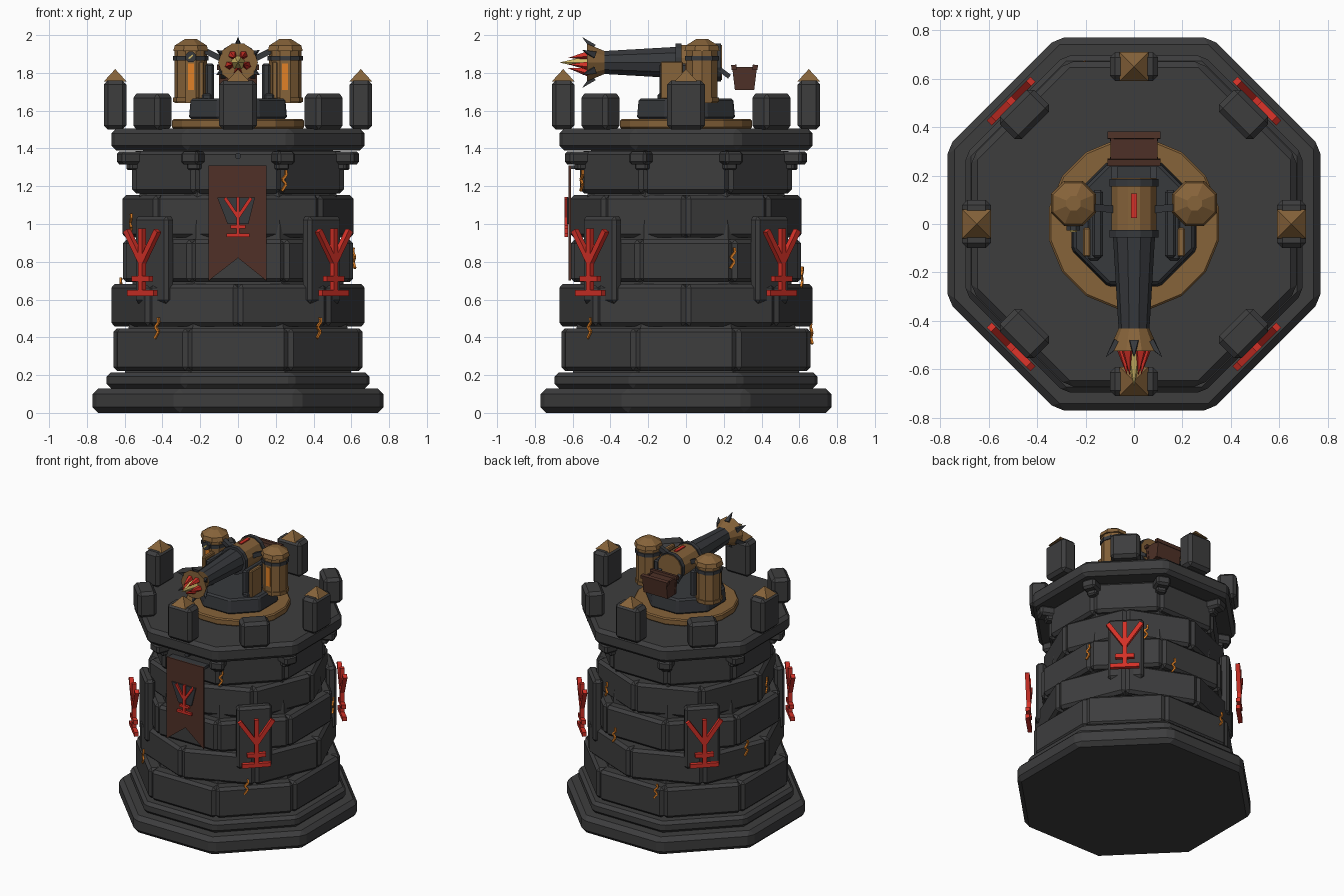
import bpy, bmesh, math
from math import radians, pi, cos, sin
from mathutils import Matrix, Vector

cube = bpy.data.objects.get("Cube")
if cube:
    bpy.data.objects.remove(cube)


def material(name, r, g, b):
    m = bpy.data.materials.new(name)
    m.use_nodes = True
    m.diffuse_color = (r, g, b, 1)
    m.node_tree.nodes["Principled BSDF"].inputs["Base Color"].default_value = (r, g, b, 1)
    return m


stone = material("dark stone", .047, .047, .048)
iron = material("dark iron", .038, .041, .046)
brass = material("aged brass", .24, .125, .042)
cloth = material("brown cloth", .08, .03, .02)
wood = material("dark wood", .075, .03, .02)
red = material("glowing red", .65, .03, .02)
orange = material("glowing orange", .75, .22, .02)
yellow = material("flame yellow", .62, .47, .13)


def finish(name, bm, matrix, mat, bevel=0):
    bmesh.ops.recalc_face_normals(bm, faces=bm.faces)
    mesh = bpy.data.meshes.new(name)
    bm.to_mesh(mesh)
    bm.free()
    mesh.materials.append(mat)
    ob = bpy.data.objects.new(name, mesh)
    ob.matrix_world = matrix
    bpy.context.collection.objects.link(ob)
    if bevel:
        mod = ob.modifiers.new("bevel", "BEVEL")
        mod.width = bevel
        mod.segments = 1
        mod.limit_method = "ANGLE"
    return ob


def at(x, y, z):
    return Matrix.Translation((x, y, z))


def around(deg, r, z):
    """Spot at a compass angle; zero is the front, local -y points outward."""
    return Matrix.Rotation(radians(deg), 4, "Z") @ at(0, -r, z)


def box(name, size, matrix, mat, bevel=0):
    bm = bmesh.new()
    bmesh.ops.create_cube(bm, size=1, matrix=Matrix.Diagonal((*size, 1)))
    return finish(name, bm, matrix, mat, bevel)


def prism(name, n, low, high, height, matrix, mat, bevel=0):
    """n-sided cone or cylinder; low and high are face distances, base at z = 0."""
    bm = bmesh.new()
    k = 1 / cos(pi / n)
    bmesh.ops.create_cone(bm, cap_ends=True, segments=n, radius1=low * k, radius2=high * k,
                          depth=height, matrix=at(0, 0, height / 2) @ Matrix.Rotation(pi / n, 4, "Z"))
    if high == 0:
        bmesh.ops.remove_doubles(bm, verts=bm.verts, dist=1e-5)
    return finish(name, bm, matrix, mat, bevel)


def aim(p, q):
    d = Vector(q) - Vector(p)
    return Matrix.Translation(p) @ d.to_track_quat("Z", "Y").to_matrix().to_4x4(), d.length


def bar(name, p, q, thick, mat, base=Matrix()):
    m, length = aim(p, q)
    return box(name, (thick, thick, length), base @ m @ at(0, 0, length / 2), mat)


def spike(name, p, q, r, mat, n=4):
    m, length = aim(p, q)
    return prism(name, n, r, 0, length, m, mat)


def plate(name, points, thick, matrix, mat):
    """Flat sheet from an outline in x and z."""
    bm = bmesh.new()
    face = bm.faces.new([bm.verts.new((x, thick / 2, z)) for x, z in points])
    new = bmesh.ops.extrude_face_region(bm, geom=[face])["geom"]
    bmesh.ops.translate(bm, vec=(0, -thick, 0), verts=[v for v in new if isinstance(v, bmesh.types.BMVert)])
    return finish(name, bm, matrix, mat)


def rune(name, s, matrix):
    """Branching sign with its foot at the local origin."""
    t = .03 * s
    bar(name + "_stem", (0, 0, 0), (0, 0, .34 * s), t, red, matrix)
    bar(name + "_foot", (-.1 * s, 0, 0), (.1 * s, 0, 0), t, red, matrix)
    bar(name + "_crossbar", (-.065 * s, 0, .075 * s), (.065 * s, 0, .075 * s), t, red, matrix)
    for side in (-1, 1):
        bar(name + "_arm", (0, 0, .16 * s), (side * .115 * s, 0, .33 * s), t, red, matrix)


# Stepped foundation, inner core and deck
prism("base_step", 8, .77, .77, .13, at(0, 0, 0), stone, .03)
prism("upper_step", 8, .695, .695, .085, at(0, 0, .13), stone, .022)
prism("tower_core", 8, .6, .5, 1.22, at(0, 0, .19), stone)
prism("deck_slab", 8, .67, .67, .115, at(0, 0, 1.39), stone, .025)

# Five courses of blocks, every second one turned by half a block
apothems = (.66, .63, .61, .575, .56)
for row, a in enumerate(apothems):
    turn = 22.5 * (row % 2)
    for i in range(8):
        box("wall_block", (a * .8, .16, .225), around(i * 45 + turn, a - .08, .335 + row * .235),
            stone, .02)

# Glowing cracks in the wall
for deg, z in ((24, 1.23), (-76, 1.0), (112, .82), (-40, .45), (40, .45), (-105, .66),
               (165, .72), (-162, .42), (148, .98)):
    row = max(0, min(4, int((z - .22) / .235)))
    delta = (deg + 22.5 - 22.5 * (row % 2)) % 45 - 22.5
    spot = around(deg, apothems[row] / cos(radians(delta)) + .004, z)
    path = [(-.015, -.055), (.01, -.02), (-.012, .005), (.012, .03), (.008, .055)]
    for (x1, z1), (x2, z2) in zip(path, path[1:]):
        bar("wall_crack", (x1, 0, z1), (x2, 0, z2), .012, orange, spot)

# Corbels under the deck
for i in range(8):
    spot = around(i * 45 + 22.5, .62, 1.35)
    box("corbel", (.1, .12, .07), spot, stone, .015)
    box("corbel_foot", (.07, .08, .05), spot @ at(0, .03, -.04), stone, .01)

# Battlements, tall ones capped with brass
for i in range(4):
    box("tall_merlon", (.2, .12, .26), around(i * 90, .65, 1.63), stone, .022)
    prism("merlon_cap", 4, .06, 0, .065, around(i * 90, .65, 1.755), brass)
    box("short_merlon", (.2, .13, .19), around(i * 90 + 45, .64, 1.595), stone, .022)

# Rune slabs on the diagonal sides
for i in range(4):
    deg = i * 90 + 45
    box("rune_slab", (.245, .07, .46), around(deg, .625, .81), stone, .018)
    rune("wall_rune", 1, around(deg, .717, .635))

# Front banner
plate("banner", [(-.155, 1.31), (.15, 1.31), (.15, .7), (0, .82), (-.155, .7)], .012,
      at(0, -.616, 0), cloth)
plate("banner_shield", [(-.11, 1.14), (.09, 1.14), (.055, 1.0), (-.055, 1.0)], .008,
      at(0, -.626, 0), iron)
rune("banner_rune", .6, at(0, -.633, .94))
box("banner_rod", (.3, .07, .02), at(0, -.58, 1.3), iron)
prism("banner_knob", 6, .015, .015, .05, at(0, -.56, 1.36) @ Matrix.Rotation(pi / 2, 4, "X"), iron)

# Turntable
prism("turntable_ring", 16, .35, .35, .05, at(0, 0, 1.505), brass, .008)
prism("turntable_pedestal", 8, .26, .25, .11, at(0, 0, 1.555), iron, .012)

# Side tanks and carriage, mirrored
for side in (-1, 1):
    x, y = side * .25, .085
    prism("tank_body", 10, .082, .082, .28, at(x, y, 1.64), brass)
    prism("tank_base_rim", 10, .089, .089, .025, at(x, y, 1.645), brass)
    prism("tank_band", 10, .089, .089, .025, at(x, y, 1.865), iron)
    prism("tank_cap", 8, .093, .085, .03, at(x, y, 1.915), brass)
    prism("tank_dome", 8, .085, .03, .035, at(x, y, 1.945), brass)
    box("tank_glow_slot", (.032, .008, .14), at(x, y - .084, 1.78), orange)
    box("carriage_cheek", (.045, .28, .2), at(side * .15, .0, 1.75), iron, .01)
    box("carriage_plate", (.03, .12, .2), at(side * .195, -.075, 1.76), brass, .006)
    box("carriage_foot", (.05, .2, .04), at(side * .165, -.05, 1.67), iron, .008)
    bar("feed_pipe", (side * .08, .06, 1.87), (side * .18, .07, 1.92), .03, iron)
    bar("rear_lever", (side * .08, .15, 1.84), (side * .08, .23, 1.78), .025, iron)
prism("pressure_gauge", 8, .028, .028, .025, at(-.25, -.002, 1.885) @ Matrix.Rotation(pi / 2, 4, "X"), iron)
box("gauge_needle", (.03, .006, .008), at(-.25, -.029, 1.885) @ Matrix.Rotation(-.7, 4, "Y"), yellow)

# Cannon, built along its own axis toward the front
axis = at(0, .19, 1.855) @ Matrix.Rotation(pi / 2, 4, "X")
prism("breech", 12, .093, .093, .22, axis, brass)
for d in (.005, .215):
    prism("breech_band", 12, .101, .101, .03, axis @ at(0, 0, d), iron)
prism("barrel", 10, .083, .06, .4, axis @ at(0, 0, .235), iron)
prism("muzzle_flare", 10, .058, .1, .1, axis @ at(0, 0, .615), brass)
box("breech_glow_slot", (.025, .1, .012), at(0, .075, 1.95), red)
for i in range(6):
    a = radians(30 + i * 60)
    c, s = cos(a), sin(a)
    spike("muzzle_spike", (c * .08, -.49, 1.855 + s * .08), (c * .135, -.55, 1.855 + s * .135),
          .018, iron)
for i in range(5):
    a = radians(54 + i * 72)
    c, s = cos(a), sin(a)
    spike("flame_tongue", (c * .05, -.515, 1.855 + s * .05), (c * .03, -.625, 1.855 + s * .03),
          .02, red, 5)
spike("flame_core", (0, -.515, 1.855), (0, -.67, 1.855), .036, yellow, 6)

# Ammunition crate behind the breech
box("crate_body", (.18, .09, .11), at(0, .31, 1.77), wood)
for side in (-1, 1):
    tilt = Matrix.Rotation(-side * .12, 4, "X")
    box("crate_panel", (.2, .018, .125), at(0, .31 + side * .05, 1.775) @ tilt, wood)
    box("crate_rim", (.22, .028, .025), at(0, .31 + side * .056, 1.83) @ tilt, wood)
    box("crate_end", (.015, .1, .12), at(side * .09, .31, 1.77), wood)
